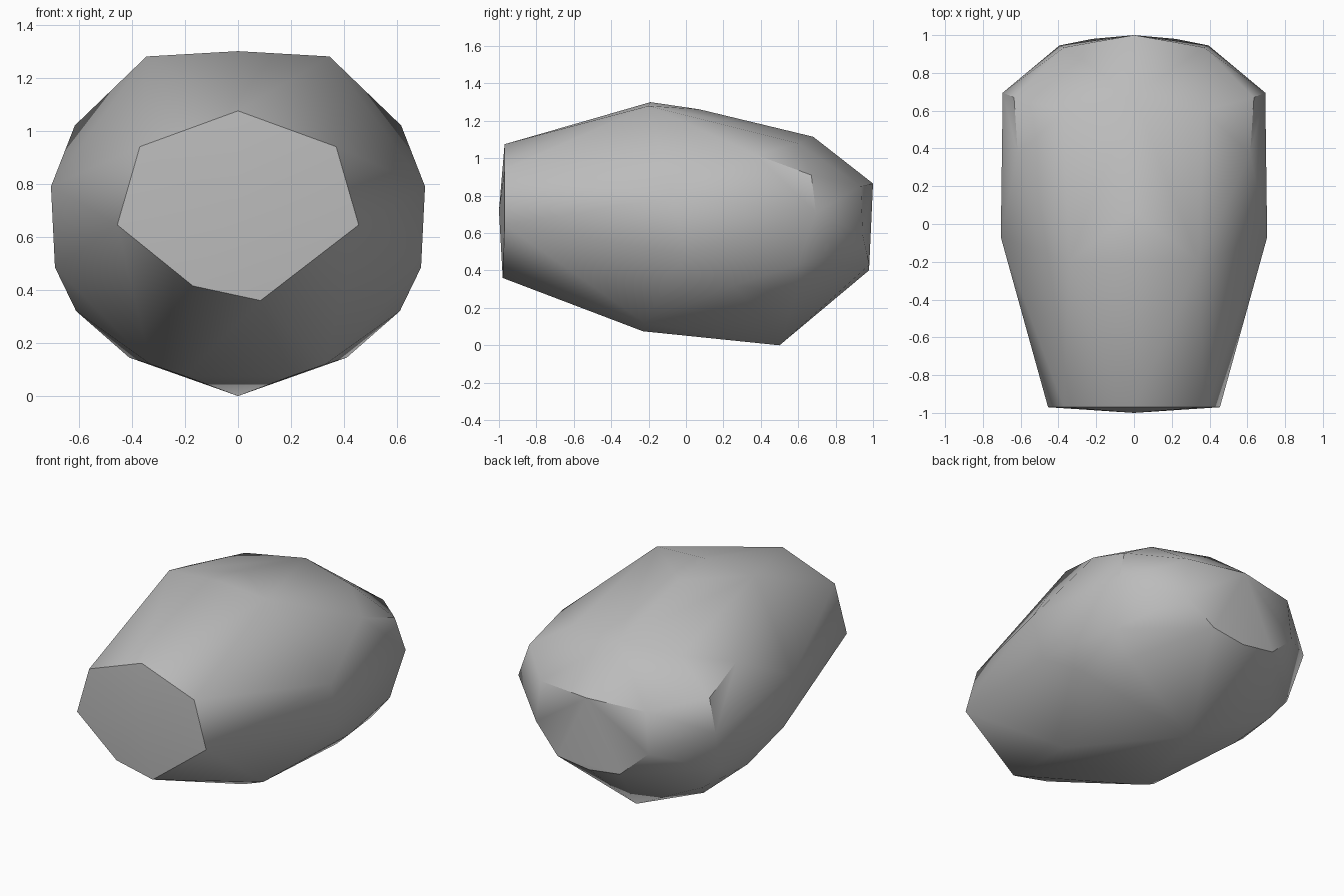
import bpy
import bmesh
import math

# Remove the default cube
cube = bpy.data.objects.get("Cube")
if cube:
    bpy.data.objects.remove(cube, do_unlink=True)

# Single stone colour
stone = bpy.data.materials.new("stone_grey")
stone.use_nodes = True
grey = (0.5, 0.5, 0.5, 1.0)
stone.diffuse_color = grey
bsdf = stone.node_tree.nodes["Principled BSDF"]
bsdf.inputs["Base Color"].default_value = grey
bsdf.inputs["Roughness"].default_value = 0.8

# Corner points on the +x half, mirrored to the other side
mirrored = [
    (0.37, -0.97, 0.94), (0.455, -0.97, 0.645),                       # nose rim
    (0.345, -0.2, 1.28), (0.615, 0.37, 1.02), (0.37, 0.6, 1.08),      # crown
    (0.705, -0.07, 0.79), (0.69, 0.0, 0.485), (0.61, 0.25, 0.32),     # flank
    (0.635, 0.67, 0.91), (0.695, 0.695, 0.71), (0.65, 0.6, 0.43),     # rear side
    (0.37, 0.935, 0.85), (0.395, 0.945, 0.59), (0.22, 0.98, 0.43),    # rear face
    (0.53, 0.59, 0.28), (0.41, 0.41, 0.145),                          # rear underside
    (0.33, -0.22, 0.12), (0.2, -0.23, 0.075),                         # belly
]
# Points on the middle line, and the slightly uneven lower nose rim
single = [
    (0, -0.97, 1.075), (0, -1.0, 0.72), (-0.17, -0.98, 0.415), (0.085, -0.98, 0.36),
    (0, -0.19, 1.3), (0, 0.07, 1.262), (0, 0.68, 1.115),
    (0, 1.0, 0.865), (0, 0.978, 0.4), (0, 0.5, 0.0),
]

# Faceted stone body as the hull of its corners
bm = bmesh.new()
for x, y, z in mirrored:
    bm.verts.new((x, y, z))
    bm.verts.new((-x, y, z))
for p in single:
    bm.verts.new(p)
res = bmesh.ops.convex_hull(bm, input=bm.verts[:])
loose = [v for v in bm.verts if not v.link_faces]
bmesh.ops.delete(bm, geom=loose, context='VERTS')
bmesh.ops.recalc_face_normals(bm, faces=bm.faces[:])

mesh = bpy.data.meshes.new("stone_body")
bm.to_mesh(mesh)
bm.free()
mesh.materials.append(stone)
body = bpy.data.objects.new("stone_body", mesh)
bpy.context.collection.objects.link(body)

# Soft shading across gentle facets, crisp around the nose and rear cuts
bpy.ops.object.select_all(action='DESELECT')
body.select_set(True)
bpy.context.view_layer.objects.active = body
bpy.ops.object.shade_smooth_by_angle(angle=math.radians(42))
